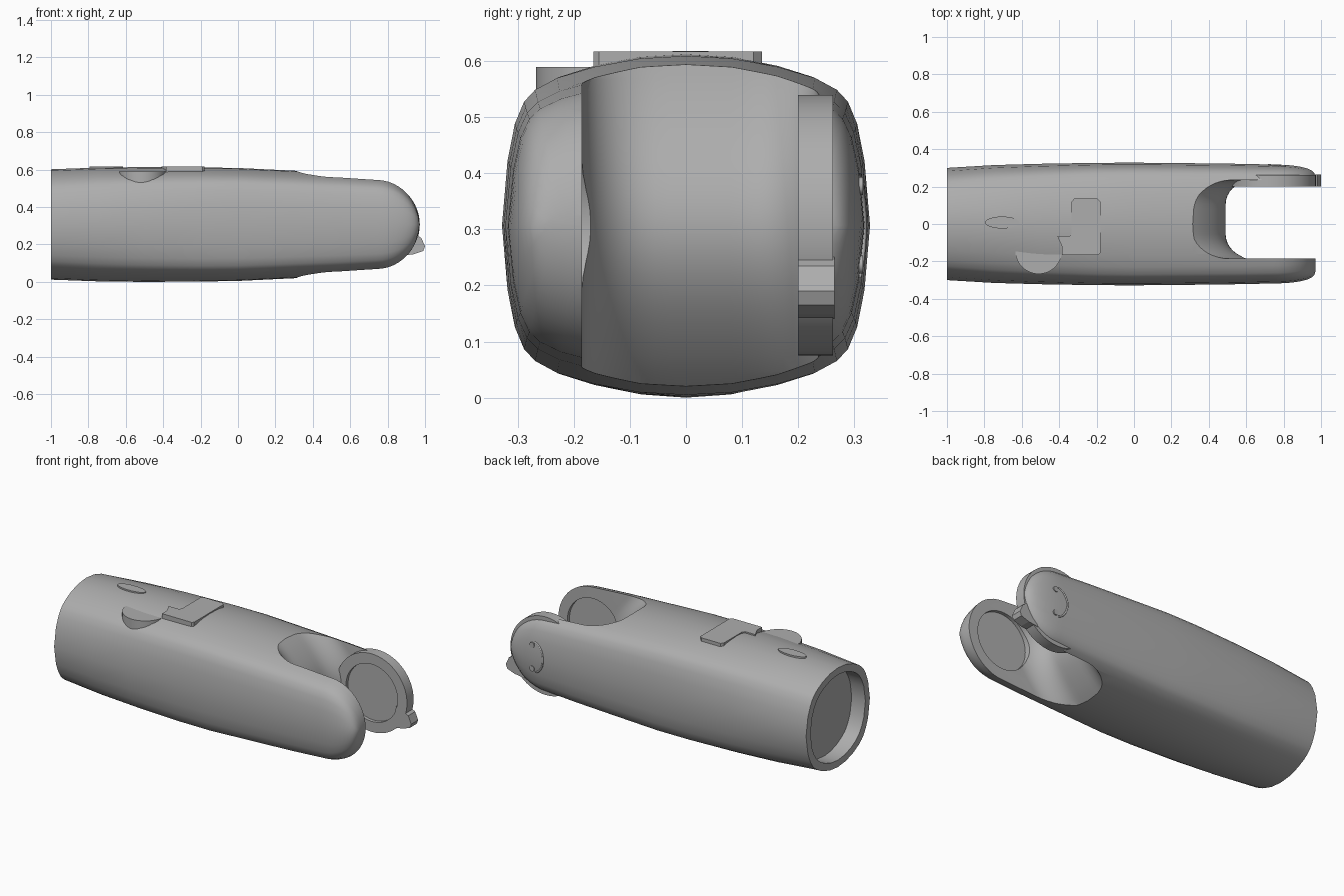
import bpy, bmesh, math
from mathutils import Vector

cube = bpy.data.objects.get("Cube")
if cube:
    bpy.data.objects.remove(cube, do_unlink=True)

MID = 0.307            # height of the long axis
HINGE = 0.74           # x of the hinge centre

grey = bpy.data.materials.new("mid_grey")
grey.use_nodes = True
colour = (0.42, 0.42, 0.42, 1)
grey.diffuse_color = colour
grey.node_tree.nodes["Principled BSDF"].inputs["Base Color"].default_value = colour


def loft(name, rings):
    """Skin a list of equal-length closed rings and cap both ends."""
    bm = bmesh.new()
    rows = [[bm.verts.new(p) for p in ring] for ring in rings]
    n = len(rows[0])
    for a, b in zip(rows, rows[1:]):
        for i in range(n):
            j = (i + 1) % n
            bm.faces.new((a[i], a[j], b[j], b[i]))
    bm.faces.new(rows[0][::-1])
    bm.faces.new(rows[-1])
    bmesh.ops.recalc_face_normals(bm, faces=bm.faces[:])
    mesh = bpy.data.meshes.new(name)
    bm.to_mesh(mesh)
    bm.free()
    obj = bpy.data.objects.new(name, mesh)
    bpy.context.collection.objects.link(obj)
    mesh.materials.append(grey)
    return obj


def activate(obj):
    bpy.ops.object.select_all(action='DESELECT')
    obj.select_set(True)
    bpy.context.view_layer.objects.active = obj


def smooth(obj):
    activate(obj)
    bpy.ops.object.shade_smooth_by_angle(angle=math.radians(32))


def cut(obj, cutter):
    """Subtract the cutter, then discard it."""
    cutter.hide_render = True
    activate(obj)
    mod = obj.modifiers.new("cut", 'BOOLEAN')
    mod.operation = 'DIFFERENCE'
    mod.solver = 'EXACT'
    mod.object = cutter
    bpy.ops.object.modifier_apply(modifier=mod.name)
    bpy.data.objects.remove(cutter, do_unlink=True)


def oval(rx, ry, n=48):
    return [(rx * math.cos(math.tau * i / n), ry * math.sin(math.tau * i / n)) for i in range(n)]


def slab_y(name, outline, y0, y1):
    """Extrude an (x, z) outline along y."""
    return loft(name, [[(x, y, z) for x, z in outline] for y in (y0, y1)])


def slab_z(name, outline, z0, z1):
    """Extrude an (x, y) outline along z."""
    return loft(name, [[(x, y, z) for x, y in outline] for z in (z0, z1)])


def hinge_disc(name, radius, y0, y1):
    return slab_y(name, [(HINGE + x, MID + z) for x, z in oval(radius, radius, 64)], y0, y1)


# Barrel-sided cross-section, one quarter mirrored to four
QUARTER = [(0, 1), (.25, .985), (.5, .935), (.7, .87), (.82, .8),
           (.88, .73), (.93, .6), (.97, .38), (1, 0)]
HALF = QUARTER + [(y, -z) for y, z in QUARTER[-2::-1]]
SECTION = HALF + [(-y, z) for y, z in HALF[-2:0:-1]]


def section(x, half_y, half_z, roundness, scale=1):
    ring = []
    for y, z in SECTION:
        p = Vector((y, z))
        p = p.lerp(p.normalized(), roundness) * scale
        ring.append((x, p.x * half_y, MID + p.y * half_z))
    return ring


# Main body with a rounded hinge end
stations = [(-1, .30, .295, .7), (-.75, .315, .304, .45), (-.5, .322, .307, .25),
            (-.2, .327, .305, .05), (0, .328, .302, 0), (.31, .325, .287, 0),
            (.55, .322, .275, 0), (HINGE, .318, .262, 0)]
for step in range(1, 12):
    t = math.radians(step * 7.8)
    stations.append((HINGE + .23 * math.sin(t), .24 + .078 * math.cos(t) ** .6,
                     .262 * math.cos(t), 0))
body = loft("body", [section(*s) for s in stations])

# Recess in the open end
cut(body, loft("end_cutter", [section(x, .30, .295, .8, .86) for x in (-1.1, -.91)]))

# Fork slot: rounded corners in plan, bulging inner wall
Y0, Y1, CORNER = -.185, .235, .13


def slot_ring(z):
    u = max(-1, min(1, (z - MID) / .29))
    wall = .31 + .18 * math.cos(u * math.pi / 2) ** .9 if abs(u) < 1 else .31
    ring = [(1.3, Y0, z)]
    for i in range(25):
        y = Y0 + (Y1 - Y0) * (1 - math.cos(math.pi * i / 24)) / 2
        d = max(0, 1 - min(y - Y0, Y1 - y) / CORNER)
        ring.append((wall + .15 * (1 - math.sqrt(max(0, 1 - d * d))), y, z))
    return ring + [(1.3, Y1, z)]


heights = [-.1] + [MID + .29 * k / 10 for k in range(-10, 11)] + [.75]
cut(body, loft("slot_cutter", [slot_ring(z) for z in heights]))

# Round socket on the inside of the front prong
cut(body, hinge_disc("socket_cutter", .17, -.205, -.1))
smooth(body)

# Raised hinge ring inside the back prong
boss = hinge_disc("hinge_ring", .232, .2, .262)
cut(boss, hinge_disc("ring_cutter", .17, .1, .22))
smooth(boss)

# Stop tab on the hinge ring
slab_y("stop_tab", [(.9, .27), (.955, .25), (.98, .235), (1, .19), (.99, .165),
                    (.94, .148), (.88, .14)], .2, .265)

# Round button and stepped plate on top
smooth(slab_z("top_button", [(x - .51, y - .142) for x, y in oval(.125, .125)], .5, .589))
slab_z("top_plate", [(-.19, -.165), (-.18, -.155), (-.18, .12), (-.195, .135), (-.32, .135),
                     (-.333, .12), (-.333, -.05), (-.345, -.065), (-.41, -.065),
                     (-.385, -.12), (-.385, -.165)], .56, .617)
slab_z("oval_plate", [(x - .705, y + .008) for x, y in oval(.09, .032)], .606, .618)

# Crescent trim and two studs on the back prong
path = bpy.data.curves.new("crescent_trim", 'CURVE')
path.dimensions = '3D'
path.bevel_depth = .005
spline = path.splines.new('POLY')
spline.points.add(16)
for i, p in enumerate(spline.points):
    a = math.radians(100 + 10 * i)
    dz = .09 * math.sin(a)
    p.co = (.79 + .07 * math.cos(a), .317 - 1.1 * dz * dz, MID + dz, 1)
path.materials.append(grey)
bpy.context.collection.objects.link(bpy.data.objects.new("crescent_trim", path))
for label, side in (("upper", 1), ("lower", -1)):
    smooth(slab_y(label + "_stud", [(.795 + x, MID + side * .07 + z) for x, z in oval(.016, .016, 16)],
                  .29, .315))
